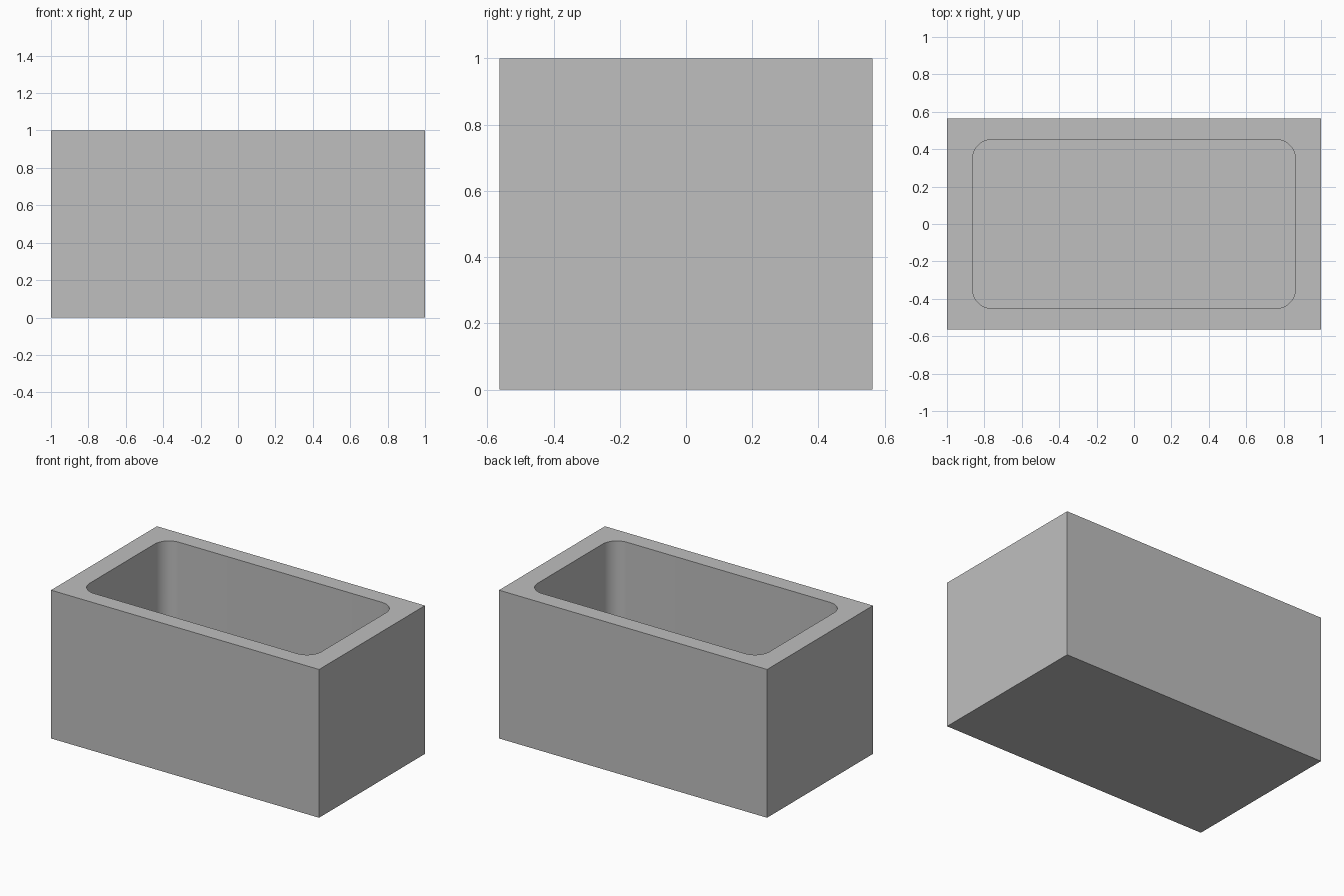
import bpy
import bmesh
from math import radians
from mathutils import Matrix

LENGTH, DEPTH, HEIGHT = 2.0, 1.128, 1.0
CAVITY_LENGTH, CAVITY_DEPTH = 1.728, 0.904
FLOOR, CORNER_RADIUS = 0.12, 0.107

default_cube = bpy.data.objects.get("Cube")
if default_cube:
    bpy.data.objects.remove(default_cube, do_unlink=True)

# Stone grey
grey = bpy.data.materials.new("stone_grey")
grey.use_nodes = True
colour = (0.52, 0.52, 0.52, 1)
grey.diffuse_color = colour
grey.node_tree.nodes["Principled BSDF"].inputs["Base Color"].default_value = colour


def box(name, length, depth, bottom, top, radius=0):
    """Box standing on z = bottom, with optional rounded upright edges."""
    bm = bmesh.new()
    bmesh.ops.create_cube(bm, size=1)
    bm.transform(Matrix.Translation((0, 0, (bottom + top) / 2))
                 @ Matrix.Diagonal((length, depth, top - bottom, 1)))
    if radius:
        upright = [e for e in bm.edges
                   if abs(e.verts[0].co.z - e.verts[1].co.z) > 0.01]
        bmesh.ops.bevel(bm, geom=upright, offset=radius, segments=12,
                        profile=0.5, affect='EDGES')
    mesh = bpy.data.meshes.new(name)
    bm.to_mesh(mesh)
    bm.free()
    mesh.materials.append(grey)
    obj = bpy.data.objects.new(name, mesh)
    bpy.context.collection.objects.link(obj)
    return obj


# Solid block and the rounded cavity to hollow it
trough = box("trough", LENGTH, DEPTH, 0, HEIGHT)
cavity = box("cavity_cutter", CAVITY_LENGTH, CAVITY_DEPTH,
             FLOOR, HEIGHT + 0.2, CORNER_RADIUS)
cavity.hide_render = True

hollow = trough.modifiers.new("hollow", 'BOOLEAN')
hollow.operation = 'DIFFERENCE'
hollow.solver = 'EXACT'
hollow.object = cavity

bpy.ops.object.select_all(action='DESELECT')
trough.select_set(True)
bpy.context.view_layer.objects.active = trough
bpy.ops.object.modifier_apply(modifier=hollow.name)
bpy.data.objects.remove(cavity, do_unlink=True)

# Smooth inner corners, crisp rim and outer edges
bpy.ops.object.shade_smooth_by_angle(angle=radians(30))
